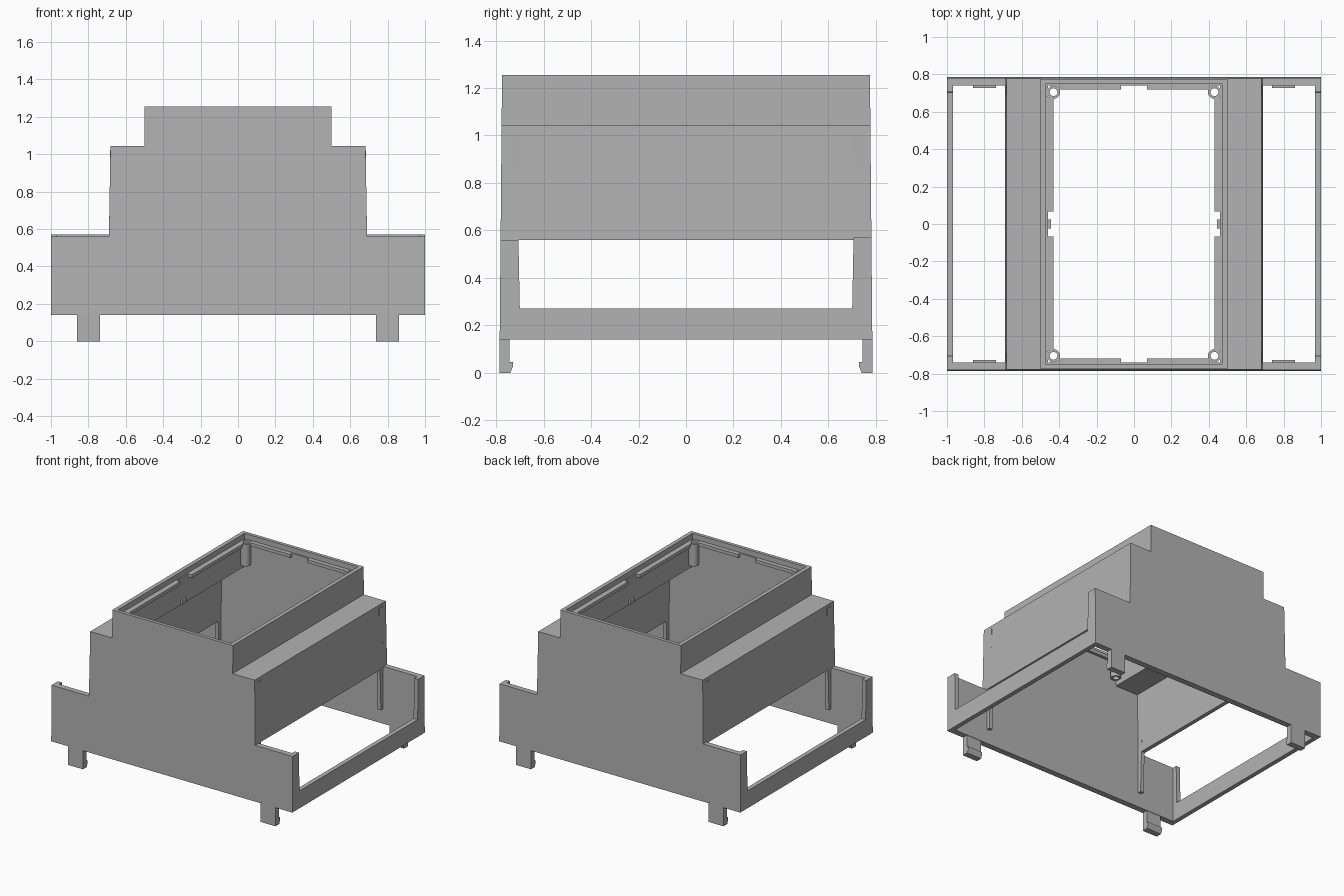
import bpy
import bmesh
import math

cube = bpy.data.objects.get("Cube")
if cube:
    bpy.data.objects.remove(cube, do_unlink=True)

grey = bpy.data.materials.new("housing grey")
grey.use_nodes = True
GREY = (0.45, 0.45, 0.45, 1)
grey.diffuse_color = GREY
grey.node_tree.nodes["Principled BSDF"].inputs["Base Color"].default_value = GREY


def finish(name, bm):
    bmesh.ops.recalc_face_normals(bm, faces=bm.faces)
    mesh = bpy.data.meshes.new(name)
    bm.to_mesh(mesh)
    bm.free()
    mesh.materials.append(grey)
    obj = bpy.data.objects.new(name, mesh)
    bpy.context.collection.objects.link(obj)
    return obj


def prism(name, near, far):
    """Solid between two matching outlines."""
    bm = bmesh.new()
    a = [bm.verts.new(p) for p in near]
    b = [bm.verts.new(p) for p in far]
    bm.faces.new(a)
    bm.faces.new(b[::-1])
    for i in range(len(a)):
        j = (i + 1) % len(a)
        bm.faces.new((a[i], b[i], b[j], a[j]))
    return finish(name, bm)


def box(name, x, y, z):
    ring = [(x[0], y[0]), (x[1], y[0]), (x[1], y[1]), (x[0], y[1])]
    return prism(name, [(u, v, z[0]) for u, v in ring], [(u, v, z[1]) for u, v in ring])


def span(sign, a, b):
    return sorted((sign * a, sign * b))


def outer_y(z):
    """End walls lean in slightly towards the top."""
    return 0.785 - 0.01 * (z - 0.14) / 1.115


def end_outline(wing, top):
    half = [(1, 0.14), (1, wing), (0.69, wing), (0.682, 1.045), (0.5, 1.045), (0.5, top)]
    return half + [(-x, z) for x, z in reversed(half)]


# Stepped end walls: outer skin, and a lining that stops below the rim
for s, side, wing in ((-1, "front", 0.56), (1, "back", 0.57)):
    skin = end_outline(wing, 1.255)
    prism(side + "_wall", [(x, s * outer_y(z), z) for x, z in skin],
          [(x, s * (outer_y(z) - 0.025), z) for x, z in skin])
    lining = end_outline(wing, 1.215)
    prism(side + "_wall_lining", [(x, s * (outer_y(z) - 0.02), z) for x, z in lining],
          [(x, s * 0.74, z) for x, z in lining])

for sx, hand in ((1, "left"), (-1, "right")):
    # Upper side: wall, shoulder, collar and recessed rim in one section
    section = [(0.69, 0.56), (0.682, 1.045), (0.5, 1.045), (0.5, 1.255), (0.47, 1.255),
               (0.47, 1.215), (0.46, 1.215), (0.46, 1.015), (0.65, 1.015), (0.66, 0.56)]
    prism(hand + "_upper_side", [(sx * x, -0.752, z) for x, z in section],
          [(sx * x, 0.752, z) for x, z in section])

    # Low side rail and centre catch
    box(hand + "_rail", span(sx, 0.967, 1), (-0.76, 0.76), (0.14, 0.27))
    box(hand + "_catch", span(sx, 0.445, 0.465), (-0.025, 0.025), (1.02, 1.05))

    for sy, end, wing in ((-1, "front", 0.56), (1, "back", 0.57)):
        tag = end + "_" + hand

        # Corner post closing the wing opening
        post = [(0.7, 0.26), (0.765, 0.26), (0.765, wing), (0.706, wing)]
        prism(tag + "_post", [(sx * 0.967, sy * y, z) for y, z in post],
              [(sx, sy * y, z) for y, z in post])

        # Tapered guide rib reaching down below the upper side
        rib = [(0.745, 0.25), (0.745, 1.02), (0.69, 1.02), (0.705, 0.56), (0.715, 0.25)]
        prism(tag + "_rib", [(sx * 0.658, sy * y, z) for y, z in rib],
              [(sx * 0.685, sy * y, z) for y, z in rib])

        # Clip foot with inward hook
        foot = [(0.785, 0.145), (0.785, 0), (0.74, 0), (0.728, 0.03),
                (0.728, 0.045), (0.743, 0.045), (0.743, 0.145)]
        prism(tag + "_clip_foot", [(sx * 0.737, sy * y, z) for y, z in foot],
              [(sx * 0.86, sy * y, z) for y, z in foot])

        # Lid ledge, interrupted at the middle of each edge
        box(tag + "_side_ledge", span(sx, 0.43, 0.465), span(sy, 0.067, 0.68), (1.19, 1.215))
        box(tag + "_end_ledge", span(sx, 0.07, 0.405), span(sy, 0.718, 0.745), (1.19, 1.215))

        # Hollow screw boss
        bm = bmesh.new()
        cx, cy = sx * 0.43, sy * 0.705
        ring = [bm.verts.new((cx + r, cy, z)) for r, z in
                ((0.021, 1.05), (0.035, 1.05), (0.035, 1.215), (0.021, 1.215))]
        edges = [bm.edges.new((ring[i], ring[(i + 1) % 4])) for i in range(4)]
        bmesh.ops.spin(bm, geom=ring + edges, cent=(cx, cy, 0), axis=(0, 0, 1),
                       angle=math.tau, steps=24, use_merge=False)
        bmesh.ops.remove_doubles(bm, verts=bm.verts, dist=0.0005)
        boss = finish(tag + "_screw_boss", bm)
        for poly in boss.data.polygons:
            poly.use_smooth = abs(poly.normal.z) < 0.5
        for edge in boss.data.edges:
            a, b = (boss.data.vertices[i].co for i in edge.vertices)
            edge.use_edge_sharp = abs(a.z - b.z) < 0.001
